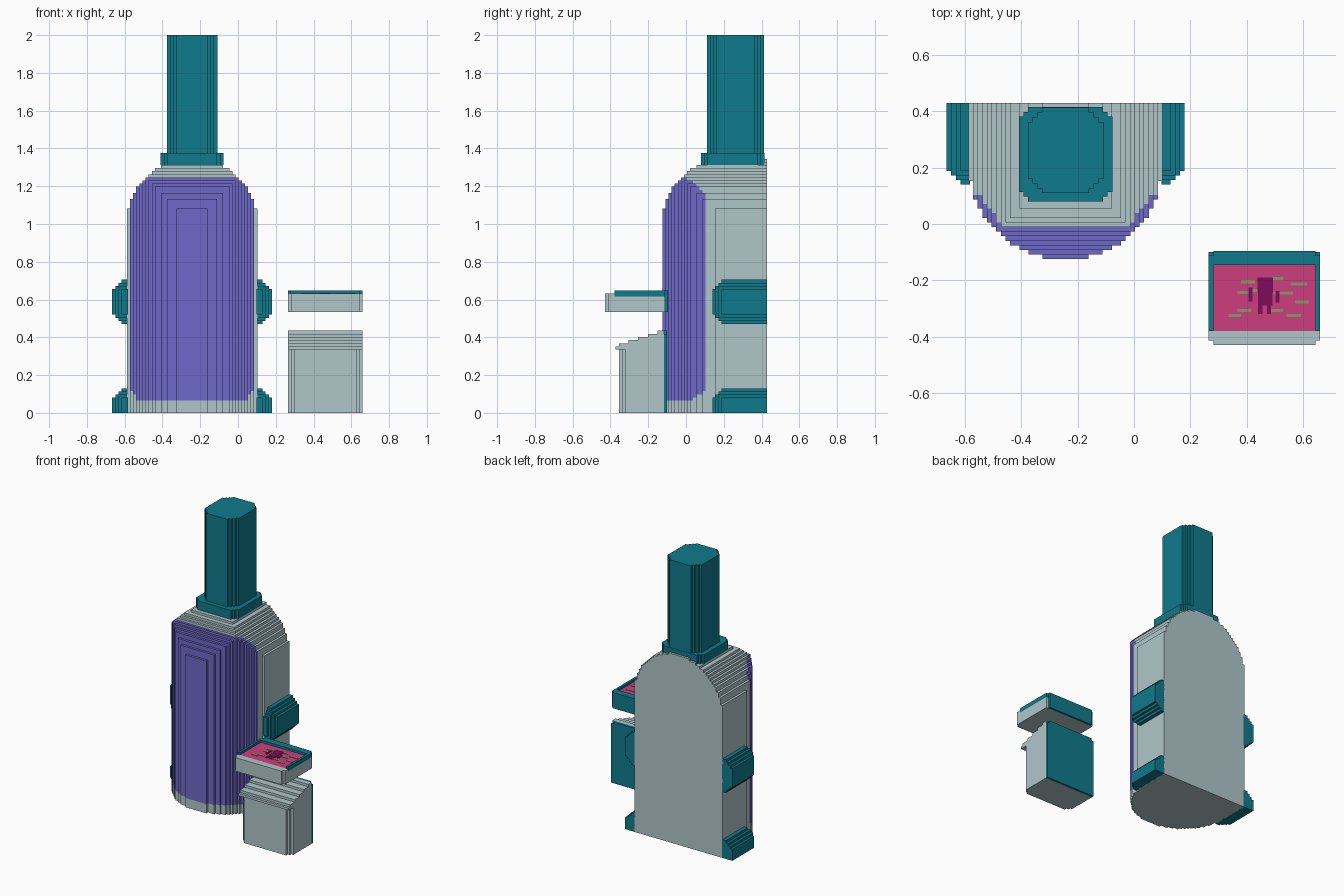
import bpy, bmesh, math
from mathutils import Vector

if "Cube" in bpy.data.objects:
    bpy.data.objects.remove(bpy.data.objects["Cube"])


def material(name, rgb):
    m = bpy.data.materials.new(name)
    m.diffuse_color = (*rgb, 1)
    m.use_nodes = True
    m.node_tree.nodes["Principled BSDF"].inputs["Base Color"].default_value = m.diffuse_color
    return m


GREY = material("pale_grey", (0.44, 0.565, 0.59))
TEAL = material("teal", (0.0045, 0.195, 0.26))
VIOLET = material("violet_glass", (0.156, 0.141, 0.58))
PINK = material("pink_screen", (0.61, 0.048, 0.205))
PLUM = material("plum", (0.205, 0.004, 0.102))
OLIVE = material("sage_green", (0.254, 0.305, 0.156))


def stepped(name, lo, hi, n, mats, cell):
    """Stepped solid: cell(x, y, z) gives a material index, or None for empty."""
    size = [(hi[i] - lo[i]) / n[i] for i in range(3)]
    filled = {}
    for i in range(n[0]):
        for j in range(n[1]):
            for k in range(n[2]):
                c = [lo[a] + (q + 0.5) * size[a] for a, q in enumerate((i, j, k))]
                m = cell(*c)
                if m is not None:
                    filled[i, j, k] = m
    bm = bmesh.new()
    verts = {}

    def vert(p):
        if p not in verts:
            verts[p] = bm.verts.new([lo[a] + p[a] * size[a] for a in range(3)])
        return verts[p]

    # Only the exposed cell sides become faces
    for p, m in filled.items():
        for a in range(3):
            for d in (0, 1):
                q = list(p)
                q[a] += 2 * d - 1
                if tuple(q) in filled:
                    continue
                b, c = (a + 1) % 3, (a + 2) % 3
                loop = []
                for u, w in ((0, 0), (1, 0), (1, 1), (0, 1)):
                    r = list(p)
                    r[a] += d
                    r[b] += u
                    r[c] += w
                    loop.append(vert(tuple(r)))
                f = bm.faces.new(loop if d else loop[::-1])
                f.material_index = m
    bmesh.ops.dissolve_limit(bm, angle_limit=0.01, verts=bm.verts[:],
                             edges=bm.edges[:], delimit={'MATERIAL'})
    me = bpy.data.meshes.new(name)
    bm.to_mesh(me)
    bm.free()
    for m in mats:
        me.materials.append(m)
    ob = bpy.data.objects.new(name, me)
    bpy.context.collection.objects.link(ob)
    return ob


def plate(name, x0, x1, y0, y1, z, mat, thick=0.004):
    return stepped(name, (x0, y0, z), (x1, y1, z + thick), (1, 1, 1), [mat],
                   lambda x, y, z: 0)


CX, R, CY, CZ = -0.243, 0.345, 0.22, 1.0


# Pod: round plan, arched front and domed side profile intersected
def pod_cell(x, y, z):
    dx, dy, dz = x - CX, min(0, y - CY), max(0, z - CZ)
    if max(dx * dx + dy * dy, dx * dx + dz * dz, dy * dy + dz * dz) > R * R:
        return None
    glass = (y < 0.11 and z > 0.066 + max(0, y - 0.03) * 0.8
             and z < 1.25 - max(0, y) * 0.9)
    return 1 if glass else 0


stepped("pod_body", (CX - R, -0.125, 0), (CX + R, 0.43, 1.345), (42, 34, 82),
        [GREY, VIOLET], pod_cell)


# Pipe and its collar: columns with stepped corners
def column(name, lo, hi, n, cut):
    def cell(x, y, z):
        a = min(x - lo[0], hi[0] - x)
        b = min(y - lo[1], hi[1] - y)
        return 0 if a + b > cut else None
    return stepped(name, lo, hi, n, [TEAL], cell)


column("collar", (CX - 0.166, 0.08, 1.313), (CX + 0.166, 0.415, 1.377), (20, 20, 1), 0.045)
column("pipe", (CX - 0.134, 0.11, 1.36), (CX + 0.134, 0.413, 2.0), (16, 18, 1), 0.055)


# Side clamps, mirrored across the pod axis
def clamp(name, side, z0, z1, on_floor):
    inner, outer = CX + side * (R - 0.005), CX + side * 0.423
    x0, x1 = sorted((inner, outer))

    def cell(x, y, z):
        a, b = abs(outer - x), y - 0.14
        c = z1 - z if on_floor else min(z1 - z, z - z0)
        return 0 if min(a + b, b + c, a + c) > 0.055 else None
    stepped(name, (x0, 0.14, z0), (x1, 0.43, z1),
            (5, 18, round((z1 - z0) * 60)), [TEAL], cell)


for side, word in ((-1, "left"), (1, "right")):
    clamp("lower_clamp_" + word, side, 0, 0.13, True)
    clamp("upper_clamp_" + word, side, 0.47, 0.705, False)

X0, X1 = 0.265, 0.66


# Console base: rounded front corners, sloping stepped top, teal back
def base_cell(x, y, z):
    side = min(x - X0, X1 - x)
    if y > -0.117:
        return 1 if side + (0.435 - z) > 0.03 else None
    if z > 0.352 + (y + 0.373) * 0.33:
        return None
    if z < 0.33 and (y < -0.357 or side + (y + 0.357) < 0.04):
        return None
    return 0


stepped("console_base", (X0, -0.373, 0), (X1, -0.10, 0.435), (24, 16, 26),
        [GREY, TEAL], base_cell)


# Control panel floating over the base, with a recessed screen
def panel_cell(x, y, z):
    side = min(x - X0, X1 - x)
    if side + min(y + 0.43, -0.095 - y) < 0.022:
        return None
    if y < -0.385:
        return 0 if z < 0.631 else None
    if side > 0.016 and y < -0.142 and z > 0.615:
        return 2 if z < 0.631 else None
    return 1 if y > -0.112 or z > 0.615 else 0


stepped("control_panel", (X0, -0.43, 0.535), (X1, -0.095, 0.647), (24, 20, 7),
        [GREY, TEAL, PINK], panel_cell)

# Screen picture: a small figure with dashes around it
SZ = 0.631
for name, x0, x1, y0, y1 in (
        ("figure_head", 0.438, 0.494, -0.245, -0.19),
        ("figure_torso", 0.440, 0.492, -0.29, -0.245),
        ("figure_left_arm", 0.407, 0.420, -0.275, -0.225),
        ("figure_right_arm", 0.503, 0.517, -0.278, -0.238),
        ("figure_left_leg", 0.440, 0.457, -0.32, -0.29),
        ("figure_right_leg", 0.472, 0.487, -0.32, -0.29)):
    plate(name, x0, x1, y0, y1, SZ, PLUM, 0.005)
for i, (x, y, w) in enumerate((
        (0.405, -0.205, 0.05), (0.585, -0.213, 0.06), (0.392, -0.243, 0.05),
        (0.510, -0.195, 0.04), (0.530, -0.245, 0.07), (0.597, -0.277, 0.05),
        (0.393, -0.307, 0.05), (0.507, -0.307, 0.045), (0.358, -0.325, 0.045),
        (0.567, -0.325, 0.05), (0.428, -0.236, 0.03))):
    plate("screen_dash_%d" % (i + 1), x - w / 2, x + w / 2, y - 0.006, y + 0.006,
          SZ, OLIVE, 0.003)
